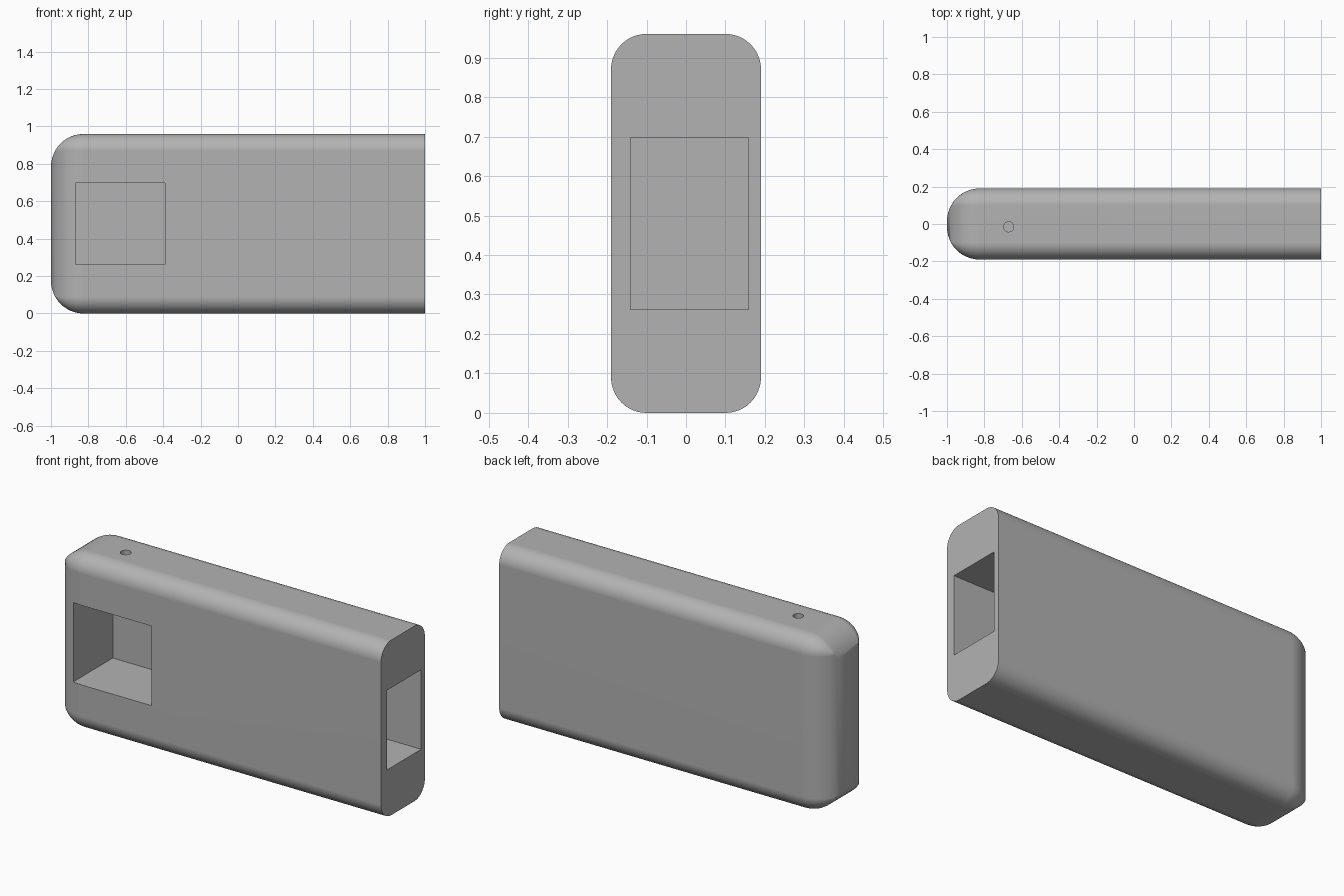
import bpy, bmesh, math

cube = bpy.data.objects.get("Cube")
if cube:
    bpy.data.objects.remove(cube, do_unlink=True)

HALF_Y, HEIGHT = 0.19, 0.96
EDGE_R, END_R = 0.09, 0.175   # long-edge and closed-end rounding
STEPS = 12

grey = bpy.data.materials.new("plain grey")
grey.use_nodes = True
colour = (0.45, 0.45, 0.45, 1)
grey.diffuse_color = colour
grey.node_tree.nodes["Principled BSDF"].inputs["Base Color"].default_value = colour


def make_object(name, bm):
    bmesh.ops.recalc_face_normals(bm, faces=bm.faces)
    mesh = bpy.data.meshes.new(name)
    bm.to_mesh(mesh)
    bm.free()
    mesh.materials.append(grey)
    obj = bpy.data.objects.new(name, mesh)
    bpy.context.collection.objects.link(obj)
    return obj


def ring(bm, x, inset):
    """Rounded rectangle across the body, shrunk evenly by the inset."""
    r = max(EDGE_R - inset, 0.0005)
    cy, cz = HALF_Y - inset - r, HEIGHT / 2 - inset - r
    verts = []
    for quarter, (sy, sz) in enumerate([(1, 1), (-1, 1), (-1, -1), (1, -1)]):
        for i in range(STEPS + 1):
            a = (quarter + i / STEPS) * math.pi / 2
            verts.append(bm.verts.new((x, sy * cy + r * math.cos(a),
                                       HEIGHT / 2 + sz * cz + r * math.sin(a))))
    return verts


# Body: rounded closed end on the right, flat on the left
bm = bmesh.new()
rings = []
for i in range(STEPS + 1):
    a = i / STEPS * math.pi / 2
    rings.append(ring(bm, -1 + END_R * (1 - math.sin(a)), END_R * (1 - math.cos(a))))
rings.reverse()
rings.append(ring(bm, 1, 0))
if rings[0][0].co.x > rings[-2][0].co.x:
    rings[:-1] = rings[:-1][::-1]
for a, b in zip(rings, rings[1:]):
    for i in range(len(a)):
        j = (i + 1) % len(a)
        bm.faces.new((a[i], a[j], b[j], b[i]))
bm.faces.new(rings[0])
bm.faces.new(rings[-1])
bmesh.ops.remove_doubles(bm, verts=bm.verts, dist=0.002)
body = make_object("case_body", bm)


def cut(cutter):
    cutter.hide_render = True
    mod = body.modifiers.new("cut", 'BOOLEAN')
    mod.object, mod.operation, mod.solver = cutter, 'DIFFERENCE', 'EXACT'
    bpy.context.view_layer.objects.active = body
    bpy.ops.object.modifier_apply(modifier=mod.name)
    bpy.data.objects.remove(cutter, do_unlink=True)


def box(name, low, high):
    bm = bmesh.new()
    bmesh.ops.create_cube(bm, size=1)
    for v in bm.verts:
        v.co = [lo + (c + 0.5) * (hi - lo) for c, lo, hi in zip(v.co, low, high)]
    return make_object(name, bm)


def rod(name, centre, radius, depth, along_x):
    bm = bmesh.new()
    bmesh.ops.create_cone(bm, cap_ends=True, segments=32, radius1=radius,
                          radius2=radius, depth=depth)
    for v in bm.verts:
        if along_x:
            v.co = (v.co.z, v.co.y, v.co.x)
        v.co = [c + o for c, o in zip(v.co, centre)]
    return make_object(name, bm)


# Long inner cavity, open on the left end, and the front window into it
cut(box("cavity_cutter", (-0.87, -0.14, 0.262), (1.1, 0.158, 0.698)))
cut(box("window_cutter", (-0.87, -0.3, 0.262), (-0.39, 0.158, 0.698)))

# Small hole from the top into the cavity
cut(rod("top_hole_cutter", (-0.67, -0.015, 0.85), 0.027, 0.4, False))

# Screw holes in the four corners of the open end
for y in (-0.14, 0.14):
    for z in (0.053, HEIGHT - 0.053):
        cut(rod("screw_hole_cutter", (1, y, z), 0.027, 0.4, True))

# Smooth rounding with crisp openings
bpy.ops.object.select_all(action='DESELECT')
body.select_set(True)
bpy.context.view_layer.objects.active = body
bpy.ops.object.shade_smooth_by_angle(angle=math.radians(30))
weighted = body.modifiers.new("even_shading", 'WEIGHTED_NORMAL')
weighted.keep_sharp = True
